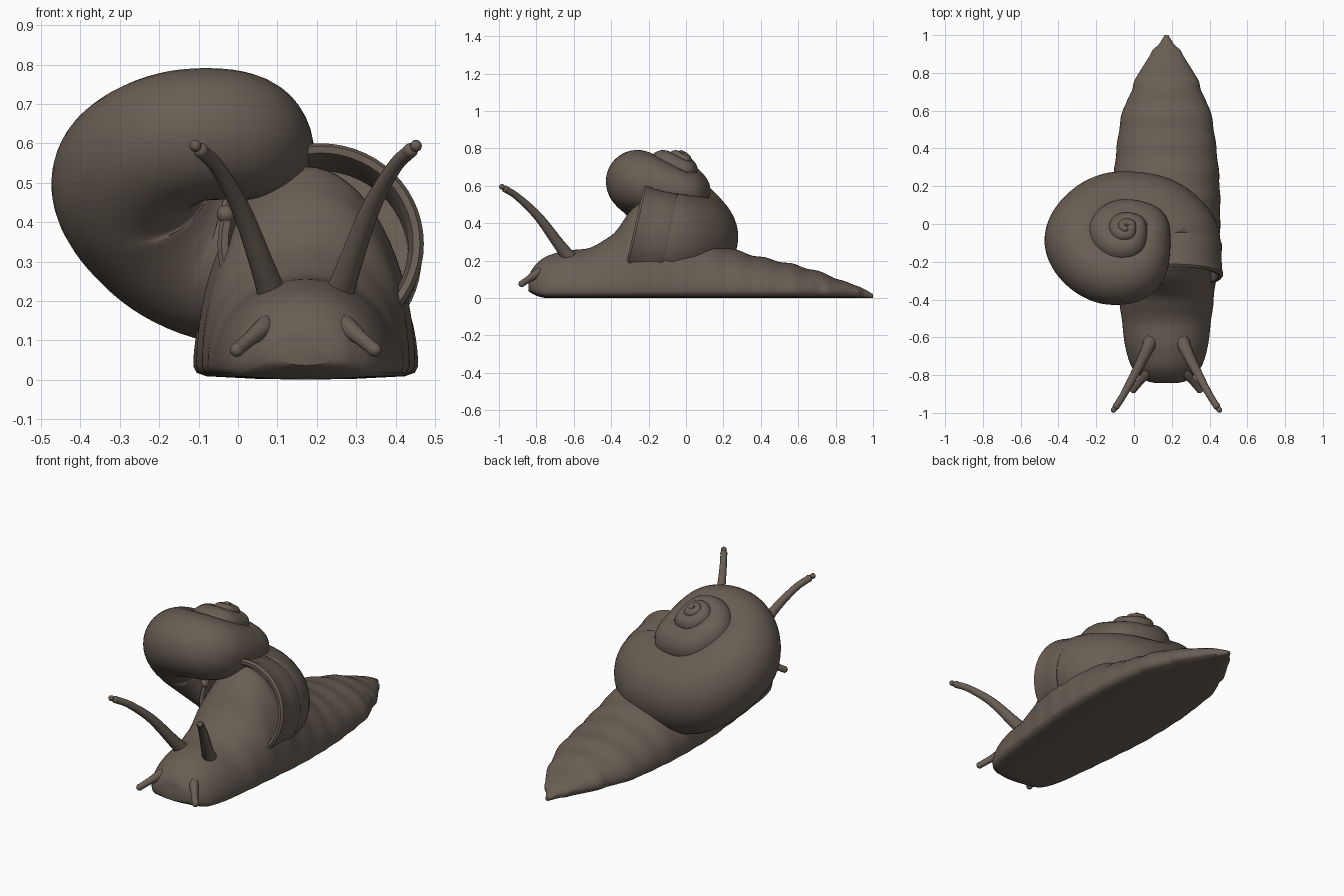
import bpy, bmesh, math
from mathutils import Vector

cube = bpy.data.objects.get("Cube")
if cube:
    bpy.data.objects.remove(cube, do_unlink=True)

brown = bpy.data.materials.new("earthy_brown")
brown.use_nodes = True
colour = (0.14, 0.112, 0.088, 1)
brown.diffuse_color = colour
brown.node_tree.nodes["Principled BSDF"].inputs["Base Color"].default_value = colour
MID = 0.172  # x of the body's centre line


def loft(name, rings, closed=False, angle=50):
    """Skin a row of equal-sized point rings."""
    bm = bmesh.new()
    rows = [[bm.verts.new(p) for p in ring] for ring in rings]
    n = len(rows[0])
    pairs = list(zip(rows, rows[1:])) + ([(rows[-1], rows[0])] if closed else [])
    for a, b in pairs:
        for i in range(n):
            j = (i + 1) % n
            bm.faces.new((a[i], a[j], b[j], b[i]))
    if not closed:
        bm.faces.new(rows[0])
        bm.faces.new(rows[-1])
    bmesh.ops.recalc_face_normals(bm, faces=bm.faces)
    mesh = bpy.data.meshes.new(name)
    bm.to_mesh(mesh)
    bm.free()
    mesh.materials.append(brown)
    ob = bpy.data.objects.new(name, mesh)
    bpy.context.collection.objects.link(ob)
    bpy.ops.object.select_all(action='DESELECT')
    ob.select_set(True)
    bpy.context.view_layer.objects.active = ob
    bpy.ops.object.shade_smooth_by_angle(angle=math.radians(angle))


def smooth(keys, steps):
    """Catmull-Rom curve through tuples of any length."""
    k = [Vector(p) for p in keys]
    k = [2 * k[0] - k[1]] + k + [2 * k[-1] - k[-2]]
    out = []
    for a, b, c, d in zip(k, k[1:], k[2:], k[3:]):
        for s in range(steps):
            t = s / steps
            out.append(0.5 * (2 * b + (c - a) * t + (2 * a - 5 * b + 4 * c - d) * t * t
                              + (3 * b - a - 3 * c + d) * t ** 3))
    return out + [k[-2]]


def circle(centre, u, v, r, n):
    turns = [2 * math.pi * i / n for i in range(n)]
    return [centre + r * (math.cos(a) * u + math.sin(a) * v) for a in turns]


def tube(name, samples, n):
    """Sweep a circle along (x, y, z, radius) samples."""
    pts = [Vector(s[:3]) for s in samples]
    u = Vector((0, 0, 1))
    rings = []
    for i, p in enumerate(pts):
        t = (pts[min(i + 1, len(pts) - 1)] - pts[max(i - 1, 0)]).normalized()
        u = (u - t * u.dot(t)).normalized()
        rings.append(circle(p, u, t.cross(u), samples[i][3], n))
    loft(name, rings)


def ball(name, centre, r):
    bpy.ops.mesh.primitive_uv_sphere_add(segments=16, ring_count=10, radius=r, location=centre)
    ob = bpy.context.object
    ob.name = name
    ob.data.materials.append(brown)
    bpy.ops.object.shade_smooth()


# Body: arched sections along y, given as (y, half width, height)
body_keys = [(-0.842, 0.06, 0.085), (-0.825, 0.115, 0.15), (-0.76, 0.182, 0.215),
             (-0.65, 0.218, 0.252), (-0.52, 0.235, 0.268), (-0.4, 0.25, 0.335),
             (-0.28, 0.262, 0.48), (-0.18, 0.272, 0.54), (-0.06, 0.282, 0.42),
             (0.12, 0.284, 0.315), (0.3, 0.275, 0.245), (0.55, 0.243, 0.185),
             (0.65, 0.212, 0.16), (0.71, 0.18, 0.14), (0.77, 0.166, 0.12),
             (0.87, 0.1, 0.078), (0.92, 0.075, 0.065), (0.95, 0.042, 0.05), (1.0, 0.01, 0.02)]
sections = []
for y, w, h in smooth(body_keys, 8):
    fade = max(0, min(1, (y + 0.6) * 4, (1 - y) * 8))
    wave = math.sin(2 * math.pi * (y - 0.1) / 0.145) * fade
    w += 0.002 * wave
    h += 0.0045 * wave
    lift = 0.035 * max(0, (-0.74 - y) / 0.1) ** 2
    rim = lift + min(0.035, (h - lift) * 0.5)
    arch = [math.pi * i / 32 for i in range(33)]
    ring = [(MID + w * math.cos(a), y, rim + (h - rim) * math.sin(a)) for a in arch]
    ring += [(MID + w * f, y, lift + (rim - lift) * g) for f, g in
             ((-0.97, 0.5), (-0.88, 0.25), (-0.45, 0.07), (0, 0),
              (0.45, 0.07), (0.88, 0.25), (0.97, 0.5))]
    sections.append(ring)
loft("body", sections)

# Shell: one whorl of (x, y, z, radius), repeated smaller towards the apex
apex = Vector((-0.04, 0.0, 0.79, 0))
whorl = [(0.203, -0.08, 0.31, 0.25), (0.1, 0.015, 0.31, 0.242), (-0.08, 0.05, 0.335, 0.228),
         (-0.2, 0.005, 0.405, 0.218), (-0.268, -0.09, 0.5, 0.207), (-0.23, -0.195, 0.575, 0.182),
         (-0.12, -0.258, 0.62, 0.17), (0.015, -0.225, 0.615, 0.16)]
spiral = [(0.21, -0.14, 0.325, 0.235)]
for turn in range(4):
    spiral += [apex + (Vector(k) - apex) * 0.47 ** turn for k in whorl]
tube("shell", smooth(spiral, 8), 40)

# Flared lip around the shell opening: (distance back, radius) profile
lip_axis = Vector((0, 0.975, -0.22))
lip_up = Vector((0, 0.22, 0.975))
lip_profile = [(0.175, 0.222), (0.178, 0.25), (0.165, 0.256), (0.09, 0.253), (0.03, 0.257),
               (0.015, 0.261), (0, 0.262), (-0.012, 0.252), (-0.008, 0.235), (0.03, 0.222)]
lip_centre = Vector((0.21, -0.27, 0.345))
loft("shell_lip", [circle(lip_centre + lip_axis * d, Vector((1, 0, 0)), lip_up, r, 56)
                   for d, r in lip_profile], closed=True, angle=40)
ball("breathing_pore", (-0.03, -0.25, 0.42), 0.024)

# Eye stalks and feelers, one pair each
stalk = [(0.08, -0.61, 0.2, 0.04), (0.105, -0.67, 0.275, 0.032), (0.165, -0.79, 0.435, 0.024),
         (0.225, -0.9, 0.54, 0.019), (0.266, -0.965, 0.582, 0.018)]
feeler = [(0.09, -0.75, 0.155, 0.018), (0.105, -0.79, 0.135, 0.025),
          (0.14, -0.835, 0.105, 0.019), (0.175, -0.878, 0.076, 0.017)]
for side, label in ((1, "left"), (-1, "right")):
    def place(p):
        return (MID + side * p[0], *p[1:])
    tube(label + "_eye_stalk", smooth([place(p) for p in stalk], 6), 16)
    ball(label + "_stalk_tip", place(stalk[-1][:3]), 0.019)
    ball(label + "_eye", place((0.28, -0.984, 0.594)), 0.015)
    tube(label + "_feeler", smooth([place(p) for p in feeler], 5), 14)
    ball(label + "_feeler_tip", place(feeler[-1][:3]), 0.018)
